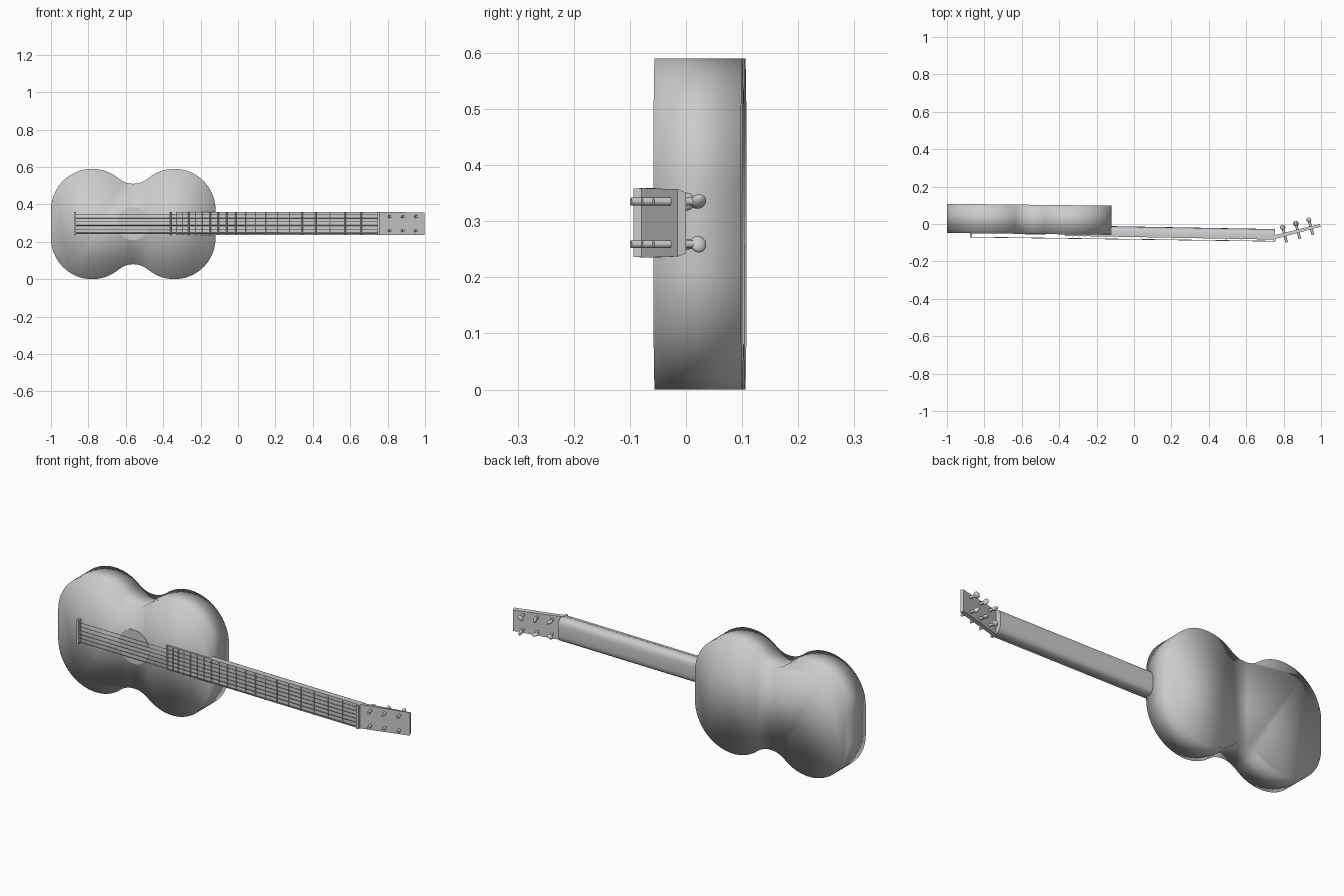
import bpy, bmesh, math
from mathutils import Vector, Matrix

if "Cube" in bpy.data.objects:
    bpy.data.objects.remove(bpy.data.objects["Cube"], do_unlink=True)

grey = bpy.data.materials.new("plain grey")
grey.use_nodes = True
grey.diffuse_color = (0.6, 0.6, 0.6, 1)
grey.node_tree.nodes["Principled BSDF"].inputs["Base Color"].default_value = (0.6, 0.6, 0.6, 1)

MID = 0.297           # height of the string axis
NUT, BRIDGE = 0.75, -0.87


def finish(name, bm, smooth=None):
    bmesh.ops.recalc_face_normals(bm, faces=bm.faces)
    mesh = bpy.data.meshes.new(name)
    bm.to_mesh(mesh)
    bm.free()
    mesh.materials.append(grey)
    obj = bpy.data.objects.new(name, mesh)
    bpy.context.collection.objects.link(obj)
    if smooth:
        bpy.ops.object.select_all(action='DESELECT')
        obj.select_set(True)
        bpy.context.view_layer.objects.active = obj
        if smooth == "all":
            bpy.ops.object.shade_smooth()
        else:
            bpy.ops.object.shade_smooth_by_angle(angle=math.radians(40))
    return obj


def loft(name, ring_a, ring_b, smooth=None):
    """Closed solid between two matching rings of points."""
    bm = bmesh.new()
    a = [bm.verts.new(p) for p in ring_a]
    b = [bm.verts.new(p) for p in ring_b]
    bm.faces.new(a)
    bm.faces.new(b[::-1])
    for i in range(len(a)):
        j = (i + 1) % len(a)
        bm.faces.new((a[i], a[j], b[j], b[i]))
    return finish(name, bm, smooth)


def slab(name, profile, half):
    """Side profile in x and y, spanning the given half width about the axis."""
    return loft(name, [(x, y, MID - half) for x, y in profile],
                [(x, y, MID + half) for x, y in profile])


def add_rod(bm, start, end, radius, sides):
    start, end = Vector(start), Vector(end)
    d = end - start
    m = Matrix.Translation((start + end) / 2) @ d.to_track_quat('Z', 'Y').to_matrix().to_4x4()
    bmesh.ops.create_cone(bm, cap_ends=True, segments=sides, radius1=radius,
                          radius2=radius, depth=d.length, matrix=m)


def arc(cx, cz, r, start, end, n):
    return [(cx + r * math.cos(math.radians(start + (end - start) * i / n)),
             cz + r * math.sin(math.radians(start + (end - start) * i / n)))
            for i in range(n + 1)]


# Body: four lobe arcs joined by two waist arcs
upper = arc(-0.78, 0.075, 0.22, 180, 50, 18)
upper += arc(-0.56, 0.3375, 0.1225, 230, 310, 12)[1:-1]
upper += arc(-0.34, 0.075, 0.22, 130, 0, 18)
outline = [(x, 0.295 + z) for x, z in upper] + [(x, 0.295 - z) for x, z in reversed(upper)]


def lean(x):
    return -0.0115 * (x + 1)


loft("body", [(x, lean(x) - 0.048, z) for x, z in outline],
     [(x, lean(x) + 0.108, z) for x, z in outline], "all")

# Sound hole plate
hole = arc(-0.56, MID, 0.088, 0, 360, 40)[:-1]
loft("sound_hole", [(x, lean(x) - 0.050, z) for x, z in hole],
     [(x, lean(x) - 0.046, z) for x, z in hole])


# Fingerboard and neck
def board(x):
    return -0.063 - 0.018 * (x + 0.37)


slab("fingerboard", [(-0.37, board(-0.37)), (NUT, board(NUT)),
                     (NUT, board(NUT) + 0.014), (-0.37, board(-0.37) + 0.014)], 0.062)


def neck_ring(x, depth):
    ring = []
    for i in range(21):
        t = math.pi * i / 20
        c, s = math.cos(t), math.sin(t)
        ring.append((x, board(x) + 0.012 + depth * s ** 0.6,
                     MID + 0.061 * math.copysign(abs(c) ** 0.6, c)))
    return ring


loft("neck", neck_ring(-0.14, 0.044), neck_ring(NUT + 0.005, 0.044), "angle")

# Frets in true proportion to the string length
bm = bmesh.new()
for k in range(1, 21):
    x = NUT - (NUT - BRIDGE) * (1 - 2 ** (-k / 12))
    y = board(x) - 0.001
    add_rod(bm, (x, y, MID - 0.061), (x, y, MID + 0.061), 0.003, 8)
finish("frets", bm, "angle")

# Nut and bridge
slab("nut", [(0.745, -0.094), (0.757, -0.094), (0.757, -0.065), (0.745, -0.065)], 0.061)
slab("bridge", [(-0.877, -0.072), (-0.867, -0.072), (-0.867, -0.048), (-0.877, -0.048)], 0.062)

# Strings
bm = bmesh.new()
for i in range(6):
    z = MID + (i - 2.5) * 0.02
    add_rod(bm, (BRIDGE, -0.070, z), (NUT, -0.092, z), 0.0011 + 0.0002 * (5 - i), 6)
finish("strings", bm)

# Headstock, angled backward
loft("headstock",
     [(0.75, -0.081, MID - 0.062), (0.75, -0.081, MID + 0.062),
      (0.75, -0.060, MID + 0.062), (0.75, -0.060, MID - 0.062)],
     [(0.998, -0.015, MID - 0.060), (0.998, -0.015, MID + 0.060),
      (0.994, 0.000, MID + 0.054), (0.994, 0.000, MID - 0.054)])

# Tuning pegs: a post through the headstock with a flattened knob behind
tilt = Matrix.Rotation(math.radians(15), 4, 'Z')
posts, knobs = bmesh.new(), bmesh.new()
for i in range(3):
    for side in (-1, 1):
        back = Vector((0.795 + 0.07 * i, -0.018 + 0.02 * i, MID + side * 0.038))
        tip = back + tilt @ Vector((0, -0.083, 0))
        add_rod(posts, back, tip, 0.007, 12)
        spin = Matrix.Rotation(math.radians(50 * i + 35 * side), 4, 'Y')
        m = Matrix.Translation(back) @ tilt @ spin @ Matrix.Diagonal((1, 0.9, 0.55, 1))
        bmesh.ops.create_uvsphere(knobs, u_segments=16, v_segments=10, radius=0.016, matrix=m)
finish("peg_posts", posts, "angle")
finish("peg_knobs", knobs, "all")
